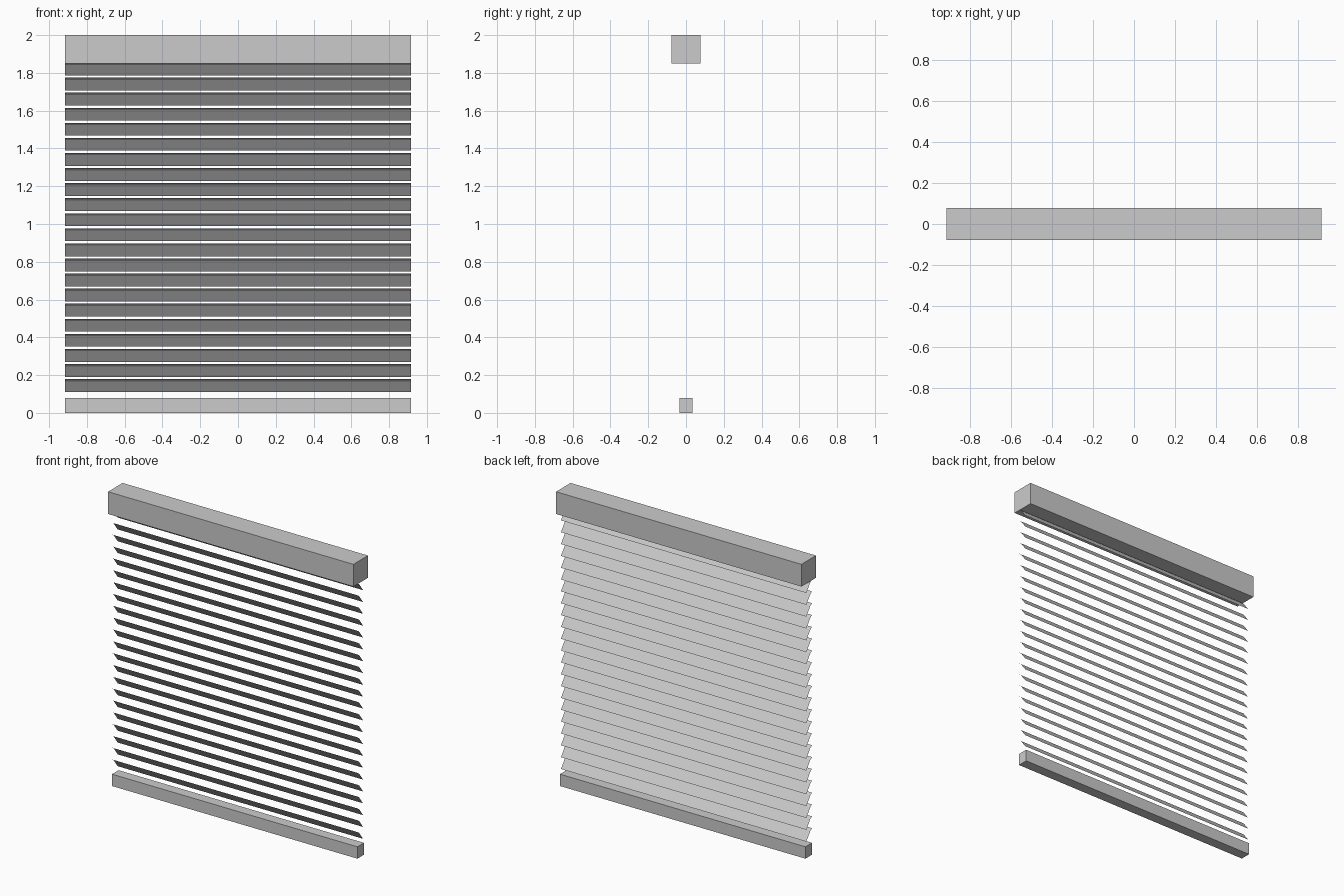
import bpy
import bmesh

cube = bpy.data.objects.get("Cube")
if cube:
    bpy.data.objects.remove(cube, do_unlink=True)

grey = bpy.data.materials.new("light_grey")
grey.use_nodes = True
COLOUR = (0.6, 0.6, 0.6, 1)
grey.diffuse_color = COLOUR
grey.node_tree.nodes["Principled BSDF"].inputs["Base Color"].default_value = COLOUR

HALF = 0.915


def extrude_x(name, profile, z, closed):
    """Sweep a (y, z) profile along the width."""
    bm = bmesh.new()
    left, right = [[bm.verts.new((x, py, z + pz)) for py, pz in profile]
                   for x in (-HALF, HALF)]
    n = len(profile)
    for i in range(n if closed else n - 1):
        j = (i + 1) % n
        bm.faces.new((left[i], right[i], right[j], left[j]))
    if closed:
        bm.faces.new(left)
        bm.faces.new(right[::-1])
        bmesh.ops.recalc_face_normals(bm, faces=bm.faces)
    mesh = bpy.data.meshes.new(name)
    bm.to_mesh(mesh)
    bm.free()
    mesh.materials.append(grey)
    obj = bpy.data.objects.new(name, mesh)
    bpy.context.collection.objects.link(obj)
    return obj


def rail(name, depth, bottom, top):
    d = depth / 2
    extrude_x(name, [(-d, bottom), (d, bottom), (d, top), (-d, top)], 0, True)


# Head and bottom rails
rail("head_rail", 0.155, 1.85, 2.0)
rail("bottom_rail", 0.07, 0.0, 0.08)

# Tilted slats, high at the front, with a shallow crease near the front edge
SLAT = [(-0.035, 0.034), (-0.017, 0.022), (0.025, -0.034)]
COUNT = 22
for i in range(COUNT):
    extrude_x(f"slat_{i + 1:02d}", SLAT, 0.145 + i * 0.0798, False)
